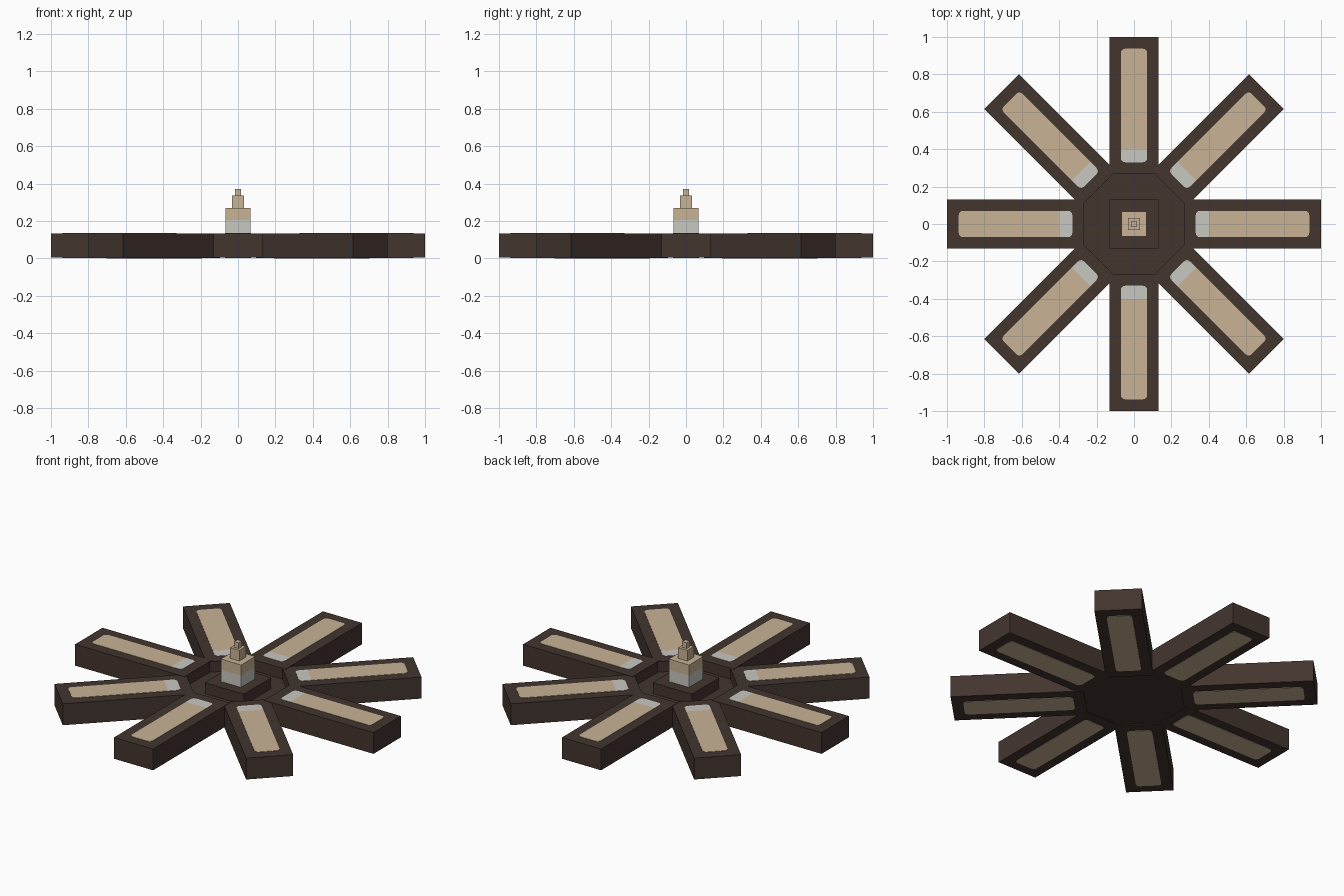
import bpy, bmesh, math
from mathutils import Matrix, Vector

cube = bpy.data.objects.get("Cube")
if cube:
    bpy.data.objects.remove(cube, do_unlink=True)


def material(name, rgb):
    # sRGB bytes to linear
    lin = [((c / 255 + 0.055) / 1.055) ** 2.4 for c in rgb] + [1.0]
    m = bpy.data.materials.new(name)
    m.use_nodes = True
    m.diffuse_color = lin
    bsdf = m.node_tree.nodes["Principled BSDF"]
    bsdf.inputs["Base Color"].default_value = lin
    bsdf.inputs["Roughness"].default_value = 0.8
    return m


BROWN = material("dark brown", (67, 53, 47))
TAN = material("warm tan", (200, 179, 149))
WHITE = material("off white", (201, 200, 194))


def prism(name, outline, z0, z1, mats, cut=None, angle=0.0):
    """Extrude an outline; cut = (axis, value) gives the far side the second material."""
    bm = bmesh.new()
    base = bm.faces.new([bm.verts.new((x, y, z0)) for x, y in outline])
    top = bmesh.ops.extrude_face_region(bm, geom=[base])["geom"]
    bmesh.ops.translate(bm, vec=(0, 0, z1 - z0),
                        verts=[v for v in top if isinstance(v, bmesh.types.BMVert)])
    if cut:
        axis, value = cut
        normal = Vector((0, 0, 0))
        normal[axis] = 1
        bmesh.ops.bisect_plane(bm, geom=bm.verts[:] + bm.edges[:] + bm.faces[:],
                               plane_co=normal * value, plane_no=normal)
        for f in bm.faces:
            f.material_index = int(f.calc_center_median()[axis] > value)
    bmesh.ops.recalc_face_normals(bm, faces=bm.faces)
    bmesh.ops.rotate(bm, verts=bm.verts, matrix=Matrix.Rotation(angle, 3, 'Z'))
    me = bpy.data.meshes.new(name)
    bm.to_mesh(me)
    bm.free()
    for m in mats:
        me.materials.append(m)
    ob = bpy.data.objects.new(name, me)
    bpy.context.collection.objects.link(ob)
    return ob


def rect(x0, x1, half):
    return [(x0, -half), (x1, -half), (x1, half), (x0, half)]


def rounded(x0, x1, half, r, steps=4):
    pts = []
    centres = [(x1 - r, half - r), (x0 + r, half - r), (x0 + r, r - half), (x1 - r, r - half)]
    for i, (cx, cy) in enumerate(centres):
        for s in range(steps + 1):
            a = math.pi / 2 * (i + s / steps)
            pts.append((cx + r * math.cos(a), cy + r * math.sin(a)))
    return pts


# Eight radiating arms with an inlaid panel above and below
TIP, INNER, HALF = 1.0, 0.267, 0.131
panel = rounded(0.33, 0.937, 0.07, 0.022)
for i in range(8):
    angle = i * math.pi / 4
    z0, z1 = (0.005, 0.134) if i % 2 == 0 else (0.002, 0.132)
    prism(f"arm_{i + 1}", rect(INNER, TIP, HALF), z0, z1, [BROWN], angle=angle)
    prism(f"top_panel_{i + 1}", panel, z1 - 0.001, z1 + 0.002, [WHITE, TAN],
          cut=(0, 0.4), angle=angle)
    prism(f"bottom_panel_{i + 1}", panel, z0 - 0.002, z0 + 0.001, [TAN], angle=angle)

# Sunken octagonal floor of the hub
radius = 0.28 / math.cos(math.pi / 8)
octagon = [(radius * math.cos(math.pi / 8 * (2 * k + 1)),
            radius * math.sin(math.pi / 8 * (2 * k + 1))) for k in range(8)]
prism("hub_floor", octagon, 0.007, 0.068, [BROWN])

# Stepped centre: plinth, two-tone block, two smaller blocks
prism("plinth", rect(-HALF, HALF, HALF), 0.06, 0.134, [BROWN])
prism("tower_block", rect(-0.068, 0.068, 0.068), 0.134, 0.27, [WHITE, TAN], cut=(2, 0.205))
prism("tower_upper_block", rect(-0.031, 0.031, 0.031), 0.27, 0.335, [TAN])
prism("tower_tip", rect(-0.015, 0.015, 0.015), 0.335, 0.37, [TAN])
